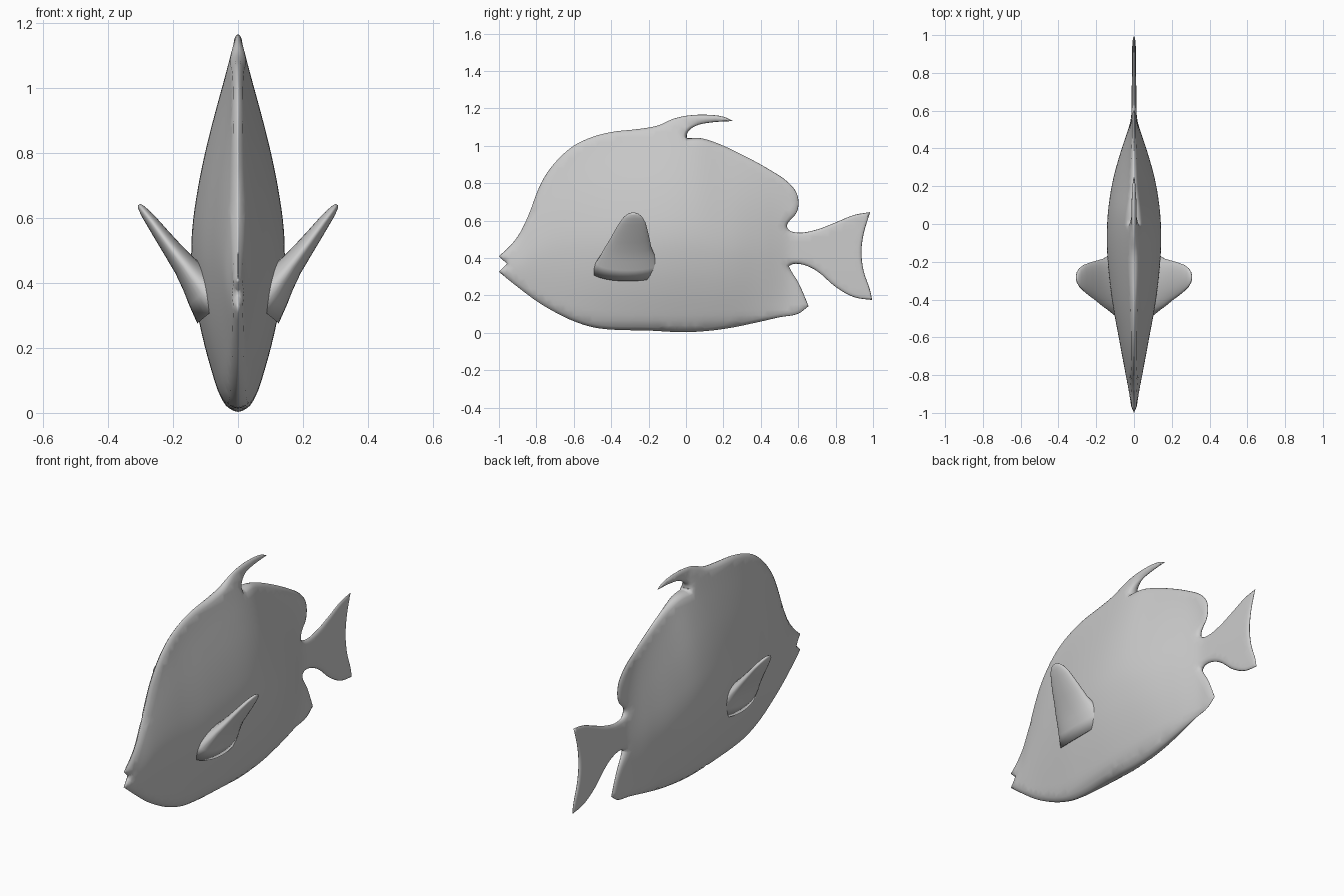
import bpy, bmesh, math
from mathutils import Vector
from mathutils.geometry import delaunay_2d_cdt

if "Cube" in bpy.data.objects:
    bpy.data.objects.remove(bpy.data.objects["Cube"])

grey = bpy.data.materials.new("pale_grey")
grey.diffuse_color = (0.6, 0.6, 0.6, 1)
grey.use_nodes = True
grey.node_tree.nodes["Principled BSDF"].inputs["Base Color"].default_value = grey.diffuse_color


def curve(table, v):
    """Smooth interpolation through (position, value) pairs."""
    if v <= table[0][0]:
        return table[0][1]
    if v >= table[-1][0]:
        return table[-1][1]
    n = len(table)
    i = next(k for k in range(n - 1) if v <= table[k + 1][0])

    def slope(k):
        a, b = table[max(k - 1, 0)], table[min(k + 1, n - 1)]
        return (b[1] - a[1]) / (b[0] - a[0])
    (x0, y0), (x1, y1) = table[i], table[i + 1]
    h = x1 - x0
    t = (v - x0) / h
    return ((2*t**3 - 3*t*t + 1) * y0 + (t**3 - 2*t*t + t) * h * slope(i)
            + (3*t*t - 2*t**3) * y1 + (t**3 - t*t) * h * slope(i + 1))


def finish(bm, name):
    """Turn a right half into a smooth mirrored object."""
    for f in bm.faces:
        f.smooth = True
    me = bpy.data.meshes.new(name)
    bm.to_mesh(me)
    bm.free()
    me.materials.append(grey)
    ob = bpy.data.objects.new(name, me)
    bpy.context.collection.objects.link(ob)
    m = ob.modifiers.new("both_sides", 'MIRROR')
    m.merge_threshold = 0.0003
    return ob


# Side outline (y, z): mouth, belly, lower fin, tail, upper fin, streamer, forehead
OUTLINE = [
    (-1, .41), (-.957, .368), (-1, .325), (-.9, .245), (-.8, .17), (-.7, .11),
    (-.6, .062), (-.5, .03), (-.4, .017), (-.2, .012), (0, .003), (.2, .02),
    (.4, .06), (.5, .083), (.6, .102), (.655, .142), (.64, .18), (.6, .27),
    (.56, .335), (.55, .357), (.575, .368), (.63, .363), (.7, .33), (.8, .245),
    (.9, .19), (.995, .175), (.985, .225), (.95, .33), (.938, .43), (.95, .53),
    (.985, .645), (.9, .63), (.8, .59), (.7, .552), (.6, .535), (.55, .55),
    (.54, .572), (.555, .6), (.59, .64), (.602, .69), (.59, .75), (.54, .81),
    (.45, .87), (.3, .952), (.15, 1.02), (.08, 1.04), (.004, 1.04), (.008, 1.07),
    (.05, 1.105), (.13, 1.124), (.252, 1.132), (.2, 1.155), (.1, 1.166), (0, 1.16),
    (-.07, 1.143), (-.15, 1.108), (-.25, 1.09), (-.4, 1.073), (-.5, 1.047),
    (-.6, 1.0), (-.7, .91), (-.77, .81), (-.85, .61), (-.9, .515), (-.95, .455)]


def spline(pts, steps):
    """Closed smooth curve, with tangents limited by segment length."""
    P = [Vector(p) for p in pts]
    n, out = len(P), []

    def tangent(k):
        a, b, c = P[k - 1], P[k % n], P[(k + 1) % n]
        d = c - a
        return d.normalized() if d.dot(d) > 0 else d
    for i in range(n):
        a, b = P[i], P[(i + 1) % n]
        L = (b - a).length
        # sharp corners get no shared tangent
        def tan(k):
            u = (P[k % n] - P[(k - 1) % n]).normalized()
            w = (P[(k + 1) % n] - P[k % n]).normalized()
            return (b - a).normalized() if u.dot(w) < .3 else (u + w).normalized()
        ta, tb = tan(i) * L, tan(i + 1) * L
        for s in range(steps):
            t = s / steps
            out.append((2*t**3 - 3*t*t + 1) * a + (t**3 - 2*t*t + t) * ta
                       + (3*t*t - 2*t**3) * b + (t**3 - t*t) * tb)
    return out


loop = spline(OUTLINE, 4)
N = len(loop)
SEGS = [(a.x, a.y, b.x - a.x, b.y - a.y) for a, b in zip(loop, loop[1:] + loop[:1])]


def depth(x, y):
    """Distance inside the outline, negative outside."""
    best, inside = 9.0, False
    for ax, ay, dx, dy in SEGS:
        px, py = x - ax, y - ay
        t = min(1, max(0, (px*dx + py*dy) / (dx*dx + dy*dy)))
        best = min(best, (px - t*dx)**2 + (py - t*dy)**2)
        if (ay > y) != (ay + dy > y) and px < dx * py / dy:
            inside = not inside
    return math.sqrt(best) * (1 if inside else -1)


# Fullness of the body: along its length, its belly and back lines, and its section
WIDTH = [(-1, .006), (-.9, .022), (-.8, .042), (-.6, .08), (-.4, .116), (-.2, .138),
         (-.05, .143), (.1, .133), (.25, .107), (.4, .064), (.5, .03), (.56, .013), (.65, .009)]
BELLY = [(-1, .3), (-.8, .17), (-.6, .06), (-.4, .015), (0, 0), (.4, .05), (.65, .12)]
BACK = [(-1, .43), (-.9, .53), (-.8, .76), (-.7, .92), (-.6, 1.01), (-.4, 1.09),
        (-.1, 1.14), (.05, 1.12), (.2, 1.02), (.4, .91), (.65, .72)]
SECTION = [(0, .15), (.05, .39), (.1, .53), (.2, .75), (.3, .91), (.41, 1), (.5, .98),
           (.6, .87), (.7, .71), (.8, .51), (.9, .29), (1, .07)]
THIN = [(-1, .012), (.2, .008), (.6, .009), (1, .004)]


def half_width(y, z, d):
    lo, hi = curve(BELLY, y), curve(BACK, y)
    w = curve(WIDTH, y) * curve(SECTION, (z - lo) / (hi - lo))
    w = math.hypot(w, min(curve(THIN, y), .6 * d))
    rim = 1 - min(1, d / .022)
    return w * math.sqrt(1 - rim * rim)


# Body with its tail and vertical fins
points = [(p, 0.0) for p in loop]
for inset in (.003, .009, .018):
    for i in range(N):
        t = loop[(i + 1) % N] - loop[i - 1]
        p = loop[i] + Vector((-t.y, t.x)).normalized() * inset
        d = depth(p.x, p.y)
        if d > inset * .93:
            points.append((p, d))
S = .028
for j in range(int(1.2 / S)):
    for i in range(int(2 / S) + 1):
        p = Vector((-1 + (i + .5 * (j % 2)) * S, j * S + .01))
        d = depth(p.x, p.y)
        if d > .03:
            points.append((p, d))
co, _, tris, src, _, _ = delaunay_2d_cdt(
    [p for p, d in points], [(i, (i + 1) % N) for i in range(N)], [], 1, 1e-6)
bm = bmesh.new()
verts = []
for c, o in zip(co, src):
    d = points[o[0]][1] if o else 0
    verts.append(bm.verts.new((half_width(c.x, c.y, d) if d > 0 else 0, c.x, c.y)))
for t in tris:
    (ax, ay), (bx, by), (cx, cy) = (co[k] for k in t)
    ccw = (bx - ax) * (cy - ay) - (by - ay) * (cx - ax) > 0
    bm.faces.new([verts[k] for k in (t if ccw else reversed(t))])
bmesh.ops.delete(bm, geom=[v for v in bm.verts if not v.link_faces], context='VERTS')
finish(bm, "body")

# Side fins: oval sections (x, z, centre y, half chord, half thickness)
STATIONS = [(.06, .33, -.31, .2, .085), (.1, .375, -.31, .172, .066),
            (.13, .41, -.312, .147, .05), (.165, .455, -.31, .125, .037),
            (.2, .5, -.3, .106, .03), (.235, .547, -.293, .088, .024),
            (.265, .588, -.286, .07, .019), (.288, .618, -.283, .05, .014),
            (.3, .634, -.282, .03, .009), (.305, .641, -.282, .01, .004)]
K = 28
bm = bmesh.new()
rings = []
for x, z, y, chord, thick in STATIONS:
    ring = []
    for k in range(K):
        a = math.tau * k / K
        s = math.sin(a) * thick
        ring.append(bm.verts.new((x + .77 * s, y + chord * math.cos(a), z - .64 * s)))
    rings.append(ring)
for r, q in zip(rings, rings[1:]):
    for k in range(K):
        bm.faces.new((r[k], r[(k + 1) % K], q[(k + 1) % K], q[k]))
bm.faces.new(rings[-1])
bm.faces.new(rings[0][::-1])
bmesh.ops.recalc_face_normals(bm, faces=bm.faces)
finish(bm, "side_fins")
